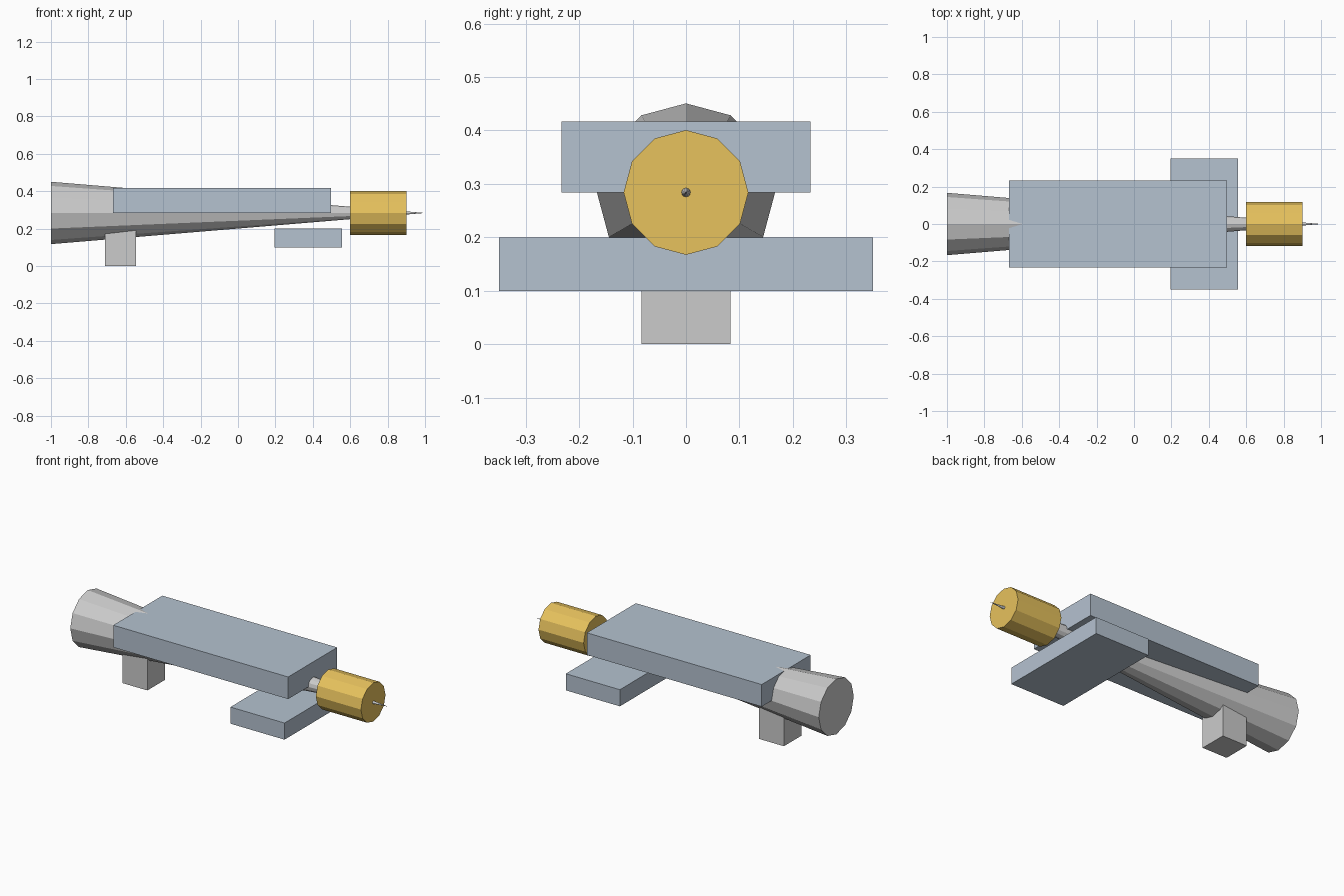
import bpy
from math import pi

if "Cube" in bpy.data.objects:
    bpy.data.objects.remove(bpy.data.objects["Cube"])

AXIS_Z = 0.284


def material(name, rgb):
    mat = bpy.data.materials.new(name)
    mat.diffuse_color = (*rgb, 1)
    mat.use_nodes = True
    mat.node_tree.nodes["Principled BSDF"].inputs["Base Color"].default_value = mat.diffuse_color
    return mat


blue = material("blue_grey", (0.46, 0.54, 0.63))
gold = material("gold", (0.8, 0.54, 0.11))


def finish(name, mat):
    ob = bpy.context.object
    ob.name = name
    bpy.ops.object.transform_apply(location=False, rotation=True, scale=True)
    if mat:
        ob.data.materials.append(mat)


def box(name, x0, x1, half_y, z0, z1, mat=None):
    bpy.ops.mesh.primitive_cube_add(size=1, location=((x0 + x1) / 2, 0, (z0 + z1) / 2))
    bpy.context.object.scale = (x1 - x0, 2 * half_y, z1 - z0)
    finish(name, mat)


def spindle(name, x0, x1, r0, r1, mat=None):
    """Twelve-sided cone or cylinder lying along x."""
    bpy.ops.mesh.primitive_cone_add(
        vertices=12, radius1=r0, radius2=r1, depth=x1 - x0,
        location=((x0 + x1) / 2, 0, AXIS_Z), rotation=(0, pi / 2, 0))
    finish(name, mat)


# Tapering body with its tip poking through the front drum
spindle("tapered_body", -1, 1, 0.1667, 0)
spindle("front_drum", 0.6, 0.9, 0.1167, 0.1167, gold)

# Flat slabs above and below the body
box("upper_slab", -0.667, 0.497, 0.233, AXIS_Z, 0.417, blue)
box("lower_slab", 0.195, 0.555, 0.35, 0.1, 0.2, blue)

# Support block under the wide end
box("rear_block", -0.71, -0.545, 0.083, 0, 0.2)
